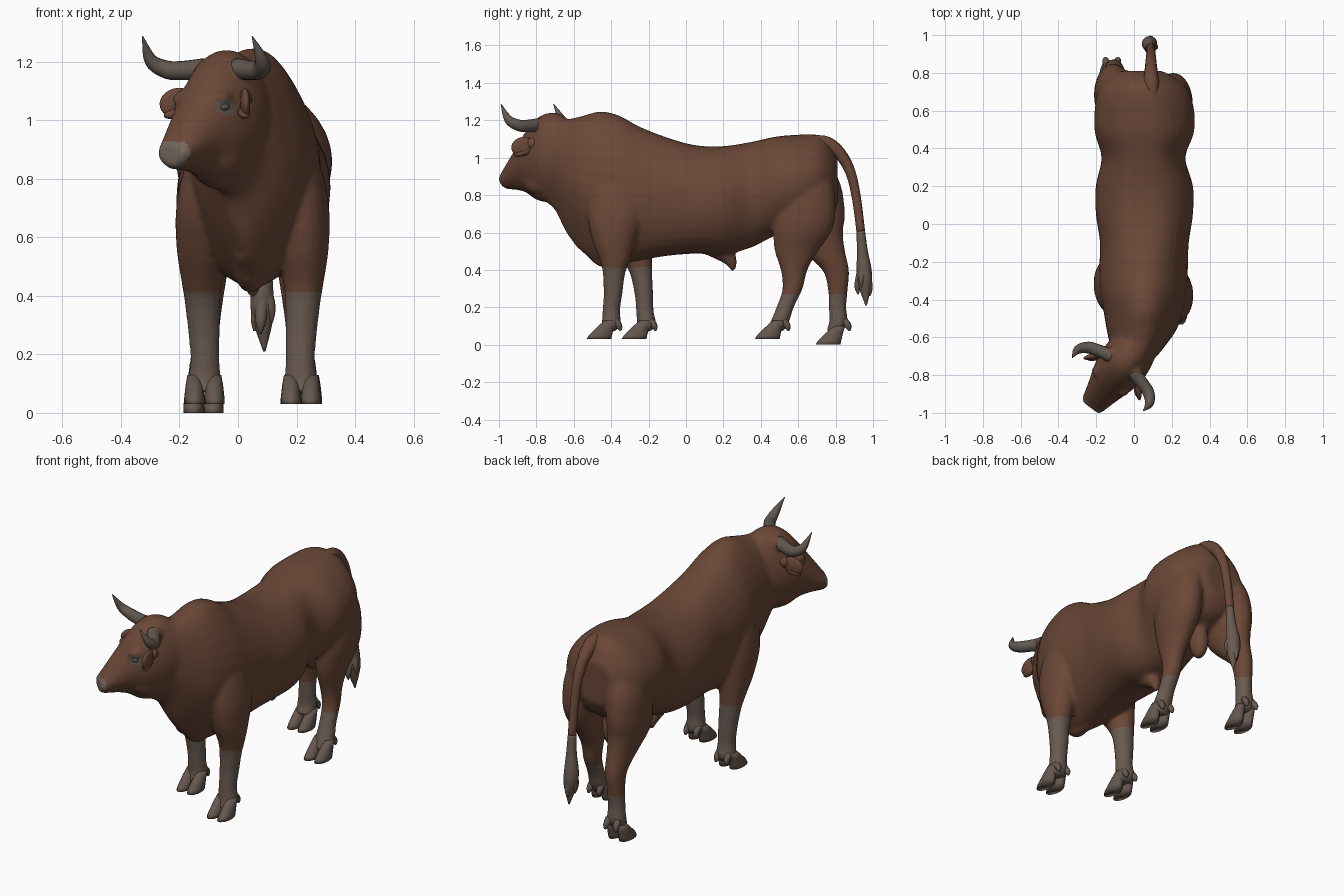
import bpy, bmesh, math
from mathutils import Vector, Matrix

cube = bpy.data.objects.get("Cube")
if cube:
    bpy.data.objects.remove(cube, do_unlink=True)


def material(name, colour):
    m = bpy.data.materials.new(name)
    m.use_nodes = True
    m.diffuse_color = (*colour, 1)
    bsdf = m.node_tree.nodes["Principled BSDF"]
    bsdf.inputs["Base Color"].default_value = (*colour, 1)
    bsdf.inputs["Roughness"].default_value = .9
    return m


COAT = material("brown coat", (.145, .064, .038))
STOCKING = material("grey stocking", (.14, .102, .079))
MUZZLE = material("pale muzzle", (.17, .13, .105))
HORN = material("horn grey", (.12, .097, .08))
HOOF = material("hoof grey", (.13, .096, .077))
PATCH = material("eye patch grey", (.115, .088, .075))

# Head frame: the head is turned towards the right of the body
ORIGIN, FORWARD, LEFT = Vector((-.05, -.73, 0)), Vector((-.6, -.8, 0)), Vector((.8, -.6, 0))
HEAD_TURN = Matrix((LEFT, -FORWARD, (0, 0, 1))).transposed().to_4x4()


def head(side, fwd, z):
    return ORIGIN + LEFT * side + FORWARD * fwd + Vector((0, 0, z))


def refine(rows, k=4):
    """Catmull-Rom interpolation of parameter rows."""
    out, last = [], len(rows) - 1
    for i in range(last):
        p = [Vector(rows[max(0, min(last, i + d))]) for d in (-1, 0, 1, 2)]
        for j in range(k):
            t = j / k
            out.append(.5 * (2 * p[1] + (p[2] - p[0]) * t
                             + (2 * p[0] - 5 * p[1] + 4 * p[2] - p[3]) * t ** 2
                             + (3 * (p[1] - p[2]) + p[3] - p[0]) * t ** 3))
    return out + [Vector(rows[-1])]


def loft(bm, rings):
    verts = [[bm.verts.new(p) for p in ring] for ring in rings]
    n = len(verts[0])
    for a, b in zip(verts, verts[1:]):
        for i in range(n):
            bm.faces.new((a[i], a[(i + 1) % n], b[(i + 1) % n], b[i]))
    bm.faces.new(verts[0])
    bm.faces.new(verts[-1])


def circle(n):
    return [(math.cos(math.tau * i / n), math.sin(math.tau * i / n)) for i in range(n)]


def section(half, top, bottom, top_pinch, bottom_pinch):
    """Upright body outline as (sideways, height) pairs."""
    mid, h = (top + bottom) / 2, (top - bottom) / 2
    return [(half * math.copysign(abs(c) ** .8, c) * (1 - (top_pinch if s > 0 else bottom_pinch) * s * s),
             mid + h * s) for c, s in circle(32)]


def tube(bm, rows, n=14):
    pts = refine(rows, 5)
    rings = []
    for i, p in enumerate(pts):
        t = (pts[min(i + 1, len(pts) - 1)] - pts[max(i - 1, 0)]).xyz.normalized()
        u = t.cross(Vector((.3, .4, .1)) if abs(t.z) > .8 else Vector((0, 0, 1))).normalized()
        v = t.cross(u)
        rings.append([p.xyz + (u * c + v * s) * p.w for c, s in circle(n)])
    loft(bm, rings)


def blob(bm, loc, scale, turn=Matrix.Identity(4)):
    m = Matrix.Translation(loc) @ turn @ Matrix.Diagonal((*scale, 1))
    bmesh.ops.create_uvsphere(bm, u_segments=20, v_segments=12, radius=1, matrix=m)


def finish(bm, name, *mats):
    bmesh.ops.recalc_face_normals(bm, faces=bm.faces[:])
    for f in bm.faces:
        f.smooth = True
    me = bpy.data.meshes.new(name)
    bm.to_mesh(me)
    bm.free()
    for m in mats:
        me.materials.append(m)
    ob = bpy.data.objects.new(name, me)
    bpy.context.collection.objects.link(ob)
    return ob


# Torso and neck: y, centre x, half width, top, bottom, top pinch, bottom pinch
TORSO = [
    (-.76, -.04, .09, 1.15, .77, .1, .3), (-.7, -.01, .13, 1.202, .72, .1, .5),
    (-.64, .02, .15, 1.205, .6, .12, .6), (-.56, .04, .185, 1.222, .5, .2, .6),
    (-.46, .05, .212, 1.247, .44, .3, .5), (-.36, .05, .23, 1.227, .43, .3, .3),
    (-.25, .05, .235, 1.167, .45, .22, .1), (-.1, .055, .235, 1.108, .475, .12, 0),
    (.05, .055, .257, 1.067, .487, .1, 0), (.2, .055, .258, 1.062, .482, .1, .1),
    (.35, .05, .222, 1.085, .52, .1, .1), (.48, .055, .262, 1.113, .585, .15, .1),
    (.6, .055, .264, 1.123, .61, .22, .15), (.7, .05, .24, 1.123, .64, .28, .25),
    (.765, .045, .185, 1.085, .68, .25, .3), (.81, .03, .12, 1.0, .76, .1, .1)]
hide = bmesh.new()
loft(hide, [[(r[1] + u, r[0], z) for u, z in section(*r[2:])] for r in refine(TORSO)])
tube(hide, [(.02, -.57, .555, .035), (.03, -.51, .515, .042), (.04, -.44, .455, .043),
            (.05, -.34, .455, .03)])                                          # dewlap

# Head: forward, top, bottom, half width
HEAD = [(-.14, 1.19, .82, .11), (-.05, 1.237, .77, .13), (.02, 1.235, .762, .133),
        (.08, 1.2, .775, .125), (.14, 1.135, .81, .108), (.2, 1.055, .825, .089),
        (.25, .988, .83, .075), (.283, .942, .833, .067), (.302, .92, .845, .053)]
loft(hide, [[head(u, r[0], z) for u, z in section(r[3], r[1], r[2], .15, .3)]
            for r in refine([(*r, 0)[:4] for r in HEAD])])
for s in (-1, 1):
    blob(hide, head(s * .088, .115, 1.075), (.028, .045, .026), HEAD_TURN)    # brow
    blob(hide, head(s * .07, .04, .91), (.04, .1, .1), HEAD_TURN)             # cheek
    blob(hide, head(s * .08, .01, 1.17), (.042, .042, .042), HEAD_TURN)       # horn root

# Sheath and scrotum
tube(hide, [(.05, .13, .525, .05), (.05, .21, .485, .048), (.05, .245, .435, .03),
            (.05, .25, .395, .012)])
blob(hide, (.05, .62, .55), (.05, .06, .11))

# Legs: height, sideways offset, half width, half depth, left y, right y
FRONT = [(.98, .1, .07, .09, -.37, -.34), (.85, .14, .09, .14, -.375, -.335),
         (.7, .165, .097, .152, -.375, -.325), (.56, .172, .088, .118, -.385, -.295),
         (.45, .174, .07, .08, -.38, -.26), (.38, .172, .061, .06, -.385, -.24),
         (.27, .166, .054, .05, -.39, -.225), (.18, .163, .05, .047, -.4, -.22),
         (.11, .165, .057, .052, -.4, -.212), (.07, .165, .05, .045, -.425, -.235)]
HIND = [(1.0, .1, .07, .1, .63, .66), (.85, .145, .1, .15, .64, .68),
        (.7, .16, .102, .165, .635, .685), (.6, .16, .094, .155, .62, .685),
        (.5, .155, .073, .116, .59, .735), (.4, .155, .057, .072, .578, .8),
        (.3, .16, .049, .054, .57, .812), (.2, .165, .047, .047, .53, .81),
        (.12, .168, .055, .05, .5, .815), (.07, .168, .05, .045, .475, .79)]
for pair, rows in (("front", FRONT), ("hind", HIND)):
    for s, side in ((1, "left"), (-1, "right")):
        leg = [(z, .05 + s * off, rx, ry, yl if s > 0 else yr) for z, off, rx, ry, yl, yr in rows]
        loft(hide, [[(x + rx * c, y + ry * d, z) for c, d in circle(20)]
                    for z, x, rx, ry, y in refine(leg)])
        # Cloven hoof: two claws and two dewclaws
        x, y = leg[-2][1], leg[-2][4]
        ground = .03
        if (pair, side) == ("hind", "right"):
            ground, y = 0, y + .01
        hoof = bmesh.new()
        for t in (-1, 1):
            claw = [(.1, -.005, .024, .032), (.065, -.03, .03, .046),
                    (.02, -.058, .035, .064), (0, -.066, .035, .068)]
            loft(hoof, [[(x + t * .034 + rx * c, y + dy + ry * d, ground + h) for c, d in circle(14)]
                        for h, dy, rx, ry in claw])
            tube(hoof, [(x + t * .028, y + .02, .13, .02), (x + t * .032, y + .042, .1, .018),
                        (x + t * .034, y + .05, .075, .006)], 8)
        finish(hoof, f"{side}_{pair}_hoof", HOOF)

# Fuse the hide into one smooth skin, then colour it by region
skin = finish(hide, "hide")
fuse = skin.modifiers.new("fuse", "REMESH")
fuse.mode, fuse.voxel_size = "VOXEL", .011
soften = skin.modifiers.new("soften", "SMOOTH")
soften.factor, soften.iterations = .5, 8
bpy.context.view_layer.update()
fused = bpy.data.meshes.new_from_object(skin.evaluated_get(bpy.context.evaluated_depsgraph_get()))
skin.modifiers.clear()
skin.data = fused
fused.name = "hide"
fused.materials.clear()
for m in (COAT, STOCKING, MUZZLE, PATCH):
    fused.materials.append(m)
eyes = [head(s * .112, .125, 1.045) for s in (-1, 1)]
for p in fused.polygons:
    p.use_smooth = True
    c = p.center
    fwd = (c - ORIGIN).dot(FORWARD)
    p.material_index = 0
    if c.z < (.41 if c.y < .1 else .27) and abs(c.x - .05) > .08:
        p.material_index = 1
    elif fwd > .28 and c.z < .925:
        p.material_index = 2
    elif min(Vector((d.x, d.y, d.z * 1.5)).length for d in (c - e for e in eyes)) < .042:
        p.material_index = 3

# Eyes, nostrils, ears and horns, mirrored across the head
for s, side in ((1, "left"), (-1, "right")):
    eye = bmesh.new()
    blob(eye, head(s * .1, .125, 1.045), (.014, .02, .012), HEAD_TURN)
    finish(eye, f"{side}_eye", PATCH)

    nostril = bmesh.new()
    blob(nostril, head(s * .035, .29, .895), (.012, .008, .01), HEAD_TURN)
    finish(nostril, f"{side}_nostril", PATCH)

    # Cupped ear: a leaf with a rolled rim
    ear = bmesh.new()
    tilt = Matrix.Rotation(s * -.85, 4, "Z") @ Matrix.Rotation(s * .25, 4, "Y")
    blob(ear, head(s * .145, .07, 1.06), (.062, .017, .05), HEAD_TURN @ tilt)
    blob(ear, head(s * .145, .075, 1.025), (.045, .021, .018), HEAD_TURN @ tilt)
    blob(ear, head(s * .11, .03, 1.075), (.032, .028, .032), HEAD_TURN @ tilt)
    finish(ear, f"{side}_ear", COAT)

    horn = bmesh.new()
    path = [(.07, .015, 1.175, .037), (.145, .035, 1.17, .033), (.2, .055, 1.173, .031),
            (.237, .097, 1.205, .023), (.234, .148, 1.287, .002)]
    tube(horn, [(*head(s * a, f, z), r) for a, f, z, r in path], 16)
    finish(horn, f"{side}_horn", HORN)

# Tail with its grey tuft
tail = bmesh.new()
tube(tail, [(.1, .66, 1.09, .03), (.092, .75, 1.075, .04), (.09, .825, 1.02, .033),
            (.09, .88, .92, .027), (.09, .912, .78, .024), (.09, .935, .6, .023)])
finish(tail, "tail", COAT)
tuft = bmesh.new()
tube(tuft, [(.09, .934, .61, .023), (.088, .943, .5, .029), (.082, .952, .4, .04),
            (.085, .957, .32, .036), (.09, .963, .21, .004)])
for dx, dy, z in ((-.03, 0, .28), (.03, -.015, .31), (0, .026, .26), (-.01, -.034, .27)):
    tube(tuft, [(.086, .952, .43, .028), (.086 + dx * .8, .953 + dy, z + .05, .019),
                (.086 + dx, .955 + dy, z, .004)], 8)
finish(tuft, "tail_tuft", STOCKING)
